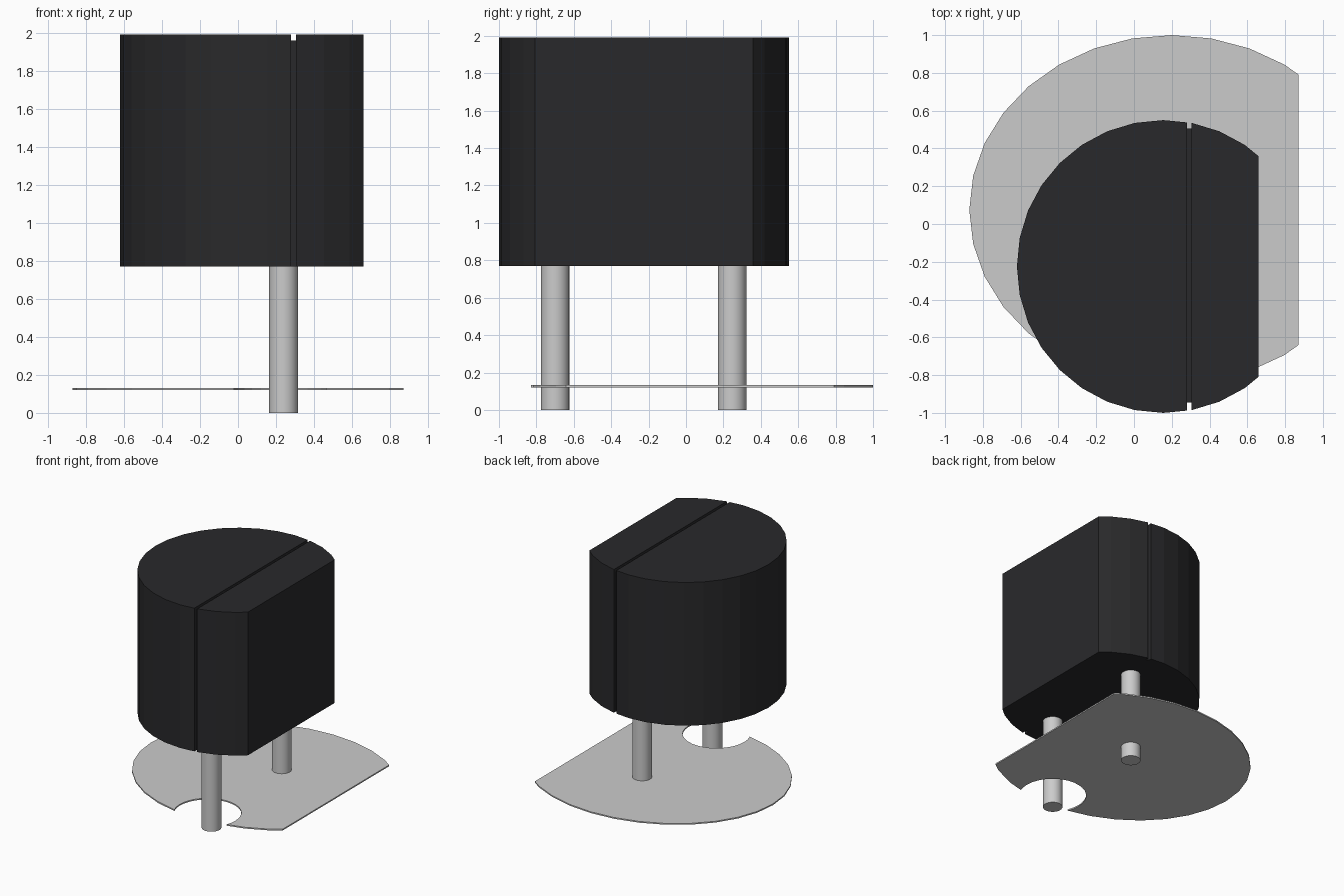
import bpy, bmesh
from math import sin, cos, tau

if "Cube" in bpy.data.objects:
    bpy.data.objects.remove(bpy.data.objects["Cube"])


def ellipse(cx, cy, rx, ry, n=32):
    return [(cx + rx * cos(tau * i / n), cy + ry * sin(tau * i / n)) for i in range(n)]


def prism(name, outline, z0, z1, flat_x=None):
    """Extrude an outline; optionally slice it off flat at x = flat_x."""
    bm = bmesh.new()
    face = bm.faces.new([bm.verts.new((x, y, z0)) for x, y in outline])
    if flat_x is not None:
        bmesh.ops.bisect_plane(bm, geom=bm.verts[:] + bm.edges[:] + bm.faces[:],
                               plane_co=(flat_x, 0, 0), plane_no=(1, 0, 0), clear_outer=True)
    out = bmesh.ops.extrude_face_region(bm, geom=bm.faces[:])
    top = [g for g in out["geom"] if isinstance(g, bmesh.types.BMVert)]
    bmesh.ops.translate(bm, verts=top, vec=(0, 0, z1 - z0))
    bmesh.ops.recalc_face_normals(bm, faces=bm.faces[:])
    mesh = bpy.data.meshes.new(name)
    bm.to_mesh(mesh)
    bm.free()
    ob = bpy.data.objects.new(name, mesh)
    bpy.context.collection.objects.link(ob)
    return ob


def box(name, x0, x1, y0, y1, z0, z1):
    return prism(name, [(x0, y0), (x1, y0), (x1, y1), (x0, y1)], z0, z1)


def cut(target, cutter):
    """Apply a boolean difference and drop the cutter."""
    cutter.hide_render = True
    mod = target.modifiers.new("cut", 'BOOLEAN')
    mod.operation, mod.solver, mod.object = 'DIFFERENCE', 'EXACT', cutter
    bpy.context.view_layer.objects.active = target
    bpy.ops.object.modifier_apply(modifier=mod.name)
    bpy.data.objects.remove(cutter)


# Body: round can with one flat side
body = prism("body", ellipse(0.155, -0.225, 0.775, 0.775), 0.77, 1.99, 0.66)
dark = bpy.data.materials.new("dark_plastic")
dark.diffuse_color = (0.022, 0.022, 0.024, 1)
dark.use_nodes = True
dark.node_tree.nodes["Principled BSDF"].inputs["Base Color"].default_value = dark.diffuse_color
body.data.materials.append(dark)

# Narrow groove over the top and down the front and back
cut(body, box("groove_top", 0.28, 0.305, -1.2, 0.8, 1.96, 2.2))
cut(body, box("groove_front", 0.28, 0.305, -1.2, -0.945, 0.6, 2.2))
cut(body, box("groove_back", 0.28, 0.305, 0.505, 0.8, 0.6, 2.2))

# Thin base plate with flat side and an open notch around the front lead
plate = prism("base_plate", ellipse(0.2, 0.075, 1.072, 0.925), 0.121, 0.132, 0.87)
cut(plate, prism("notch", ellipse(0.22, -0.725, 0.262, 0.262), 0, 0.3))

# Leads
for name, y in (("front_lead", -0.70), ("back_lead", 0.247)):
    lead = prism(name, ellipse(0.24, y, 0.076, 0.076), 0, 0.775)
    bpy.ops.object.select_all(action='DESELECT')
    lead.select_set(True)
    bpy.context.view_layer.objects.active = lead
    bpy.ops.object.shade_smooth_by_angle()
